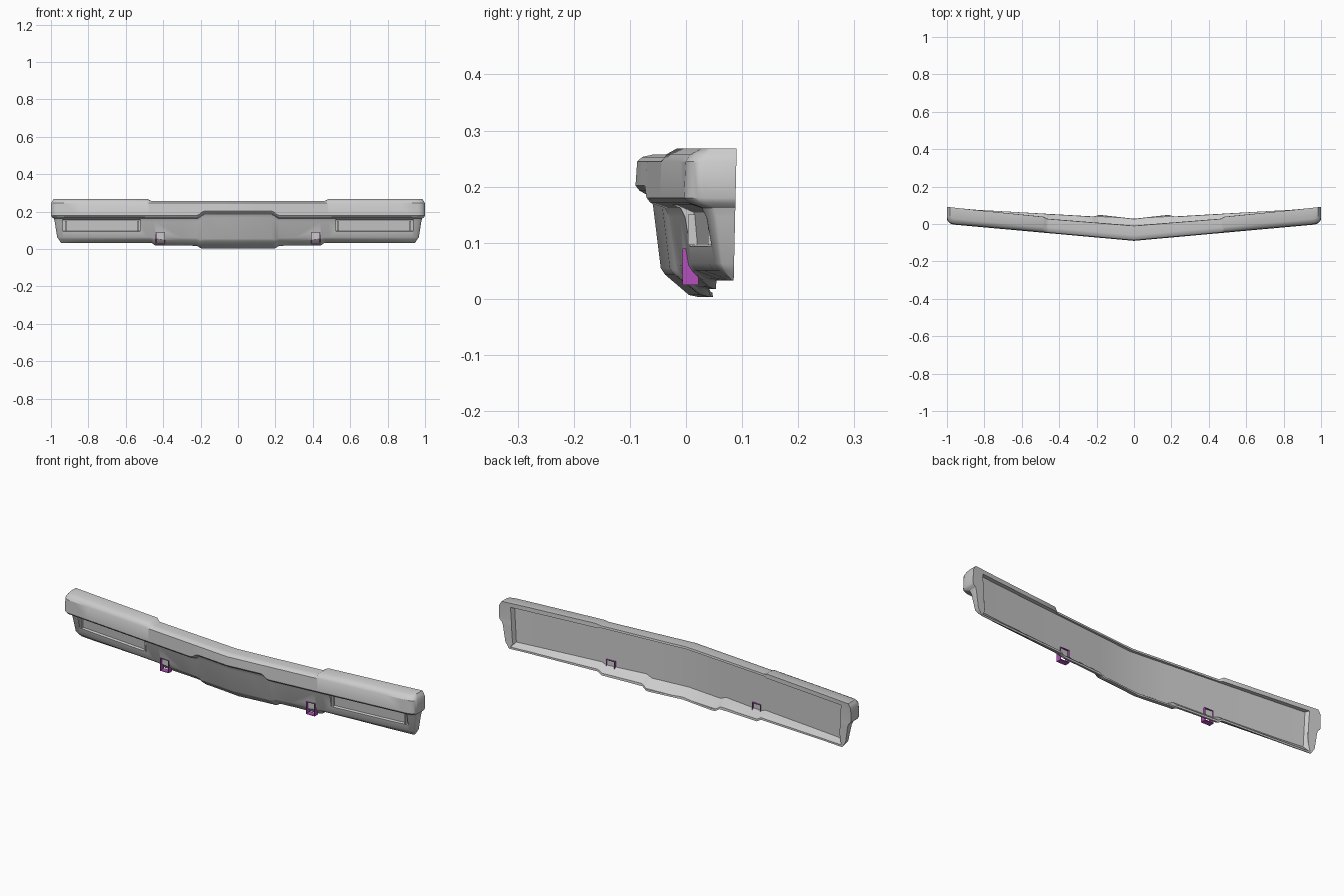
import bpy, bmesh, math

if "Cube" in bpy.data.objects:
    bpy.data.objects.remove(bpy.data.objects["Cube"])


def ramp(v, a, b):
    t = min(1, max(0, (v - a) / (b - a)))
    return t * t * (3 - 2 * t)


def front(x):
    return -0.09 + 0.09 * abs(x)


def loft(name, rings, caps=True, strip=False):
    """Skin a list of closed rings of equal length."""
    bm = bmesh.new()
    vs = [[bm.verts.new(p) for p in r] for r in rings]
    n = len(vs[0])
    for a, b in zip(vs, vs[1:]):
        for i in range(n):
            j = (i + 1) % n
            bm.faces.new((a[i], a[j], b[j], b[i]))
    for r in (vs[0], vs[-1]):
        if strip:
            for i in range(n // 2 - 1):
                bm.faces.new((r[i], r[i + 1], r[n - 2 - i], r[n - 1 - i]))
        else:
            bm.faces.new(r)
    bmesh.ops.recalc_face_normals(bm, faces=bm.faces)
    me = bpy.data.meshes.new(name)
    bm.to_mesh(me)
    bm.free()
    ob = bpy.data.objects.new(name, me)
    bpy.context.collection.objects.link(ob)
    return ob


def box(name, x0, x1, y0, y1, z0, z1):
    ring = lambda x: [(x, y0, z0), (x, y1, z0), (x, y1, z1), (x, y0, z1)]
    return loft(name, [ring(x0), ring(x1)])


def mirrored(stations):
    return [-s for s in reversed(stations) if s > 0] + stations


def bottom_z(a):
    return 0.003 + 0.015 * ramp(a, .195, .225) + 0.015 * ramp(a, .44, .465)


def section(x):
    """Cross-section: front profile from top to bottom, then the back edge."""
    a, s, r = abs(x), (1 if x >= 0 else -1), 0.03
    c = 1 - ramp(a, .18, .22)            # centre panel
    m = 1 - ramp(a, .44, .465)           # middle bottom step
    p = ramp(a, .465, .485)              # raised outer pad
    zb, lp, lf = bottom_z(a), .168 + .022 * c, .031 + .01 * (1 - c)
    rise = .018 + .012 * m + .01 * c
    bt = (-.01 + .08 * a) * (1 - p) + (.04 + .1 * (a - .5)) * p
    bb = .028 + .057 * a + .01 * ramp(a, .0, .18) * c
    u = max(0, (a - (1 - .04)) / .04)
    e = r * (1 - math.sqrt(max(0, 1 - u * u)))
    f = front(a)
    d8 = lf + .022
    prof = [(.03, .257 + .011 * p, .985), (.012, .253 + .005 * p, .992),
            (.003, .245, .999), (0, lp + .012, 1), (.007, lp + .003, .996),
            (lf - .008, lp - .006, .985), (lf, lp - .022, .98),
            (lf + .014, zb + rise + .012, .967), (d8, zb + rise, .958),
            (d8 + .65 * (bb - f - d8), zb + .004, .95), (bb - f - .004, zb, .945)]
    t = min(1, max(0, (a - .85) / .15))
    fr, bk = [], []
    for dy, z, w in prof:
        X = s * (a - (1 - w) * t)
        k = (z - zb) / (.257 - zb)
        yb = bb + (bt - bb) * min(k, 1)
        fr.append((X, f + dy + e * max(0, 1 - dy / .08), z))
        bk.append((X, yb, z))
    return fr + bk[::-1]


def cut(target, cutter):
    cutter.hide_render = True
    m = target.modifiers.new("cut", 'BOOLEAN')
    m.operation, m.solver, m.object = 'DIFFERENCE', 'EXACT', cutter
    bpy.context.view_layer.objects.active = target
    bpy.ops.object.modifier_apply(modifier=m.name)
    bpy.data.objects.remove(cutter)


# Main bumper skin
xs = [0, .1, .18, .19, .2, .21, .22, .3, .44, .448, .457, .465, .475, .485, .65, .85, .93]
xs += [.96 + .04 * math.sin(math.radians(d)) for d in (0, 18, 36, 54, 72, 90)]
bumper = loft("bumper_shell", [section(x) for x in mirrored(xs)], strip=True)


# Open hollow at the back, flaring outward at the ends
def hollow_ring(x):
    a, s, f = abs(x), (1 if x >= 0 else -1), front(x)
    zb, t = bottom_z(a), min(1, max(0, (a - .8) / .15))
    yl = .03 + .055 * a
    pts = [(f + .068, .246, .93), (yl + .1, .249, .985), (yl + .1, zb + .006, .962),
           (yl, zb + .009, .94), (f + .068, zb + .045 - .012 * ramp(a, .4, .5), .92)]
    return [(s * (a + (w - .95) * t), y, z) for y, z, w in pts]


hx = [0, .195, .21, .225, .44, .465, .8, .95]
cut(bumper, loft("hollow_cutter", [hollow_ring(x) for x in mirrored(hx)]))

tow = bpy.data.materials.new("tow_purple")
tow.diffuse_color = (.45, .08, .5, 1)
tow.use_nodes = True
tow.node_tree.nodes["Principled BSDF"].inputs["Base Color"].default_value = tow.diffuse_color

for s, side in ((-1, "left"), (1, "right")):
    # Lamp pockets in the outer front faces
    def pocket(x, i):
        f = front(x)
        return [(s * x, f - .02, .172 - i), (s * x, f + .03, .166 - i),
                (s * x, f + .057, .154 - i), (s * x, f + .062, .097 + i),
                (s * x, f + .03, .088 + i), (s * x, f - .02, .085 + i)]
    cut(bumper, loft("pocket_cutter", [pocket(.525, 0), pocket(.935, 0)]))
    # Small lamp brackets at the pocket ends
    for x in (.532, .922):
        y = front(x)
        box("lamp_bracket_" + side, s * x - .004, s * x + .004, y + .046, y + .064, .096, .15)
    # Tow openings with a coloured lining
    cx = s * .415
    cut(bumper, box("tow_cutter", cx - .025, cx + .025, -.1, .008, .0, .09))
    for x0, x1, z0, z1 in ((-.025, -.022, .025, .09), (.022, .025, .025, .09),
                           (-.022, .022, .087, .09), (-.022, .022, .025, .028)):
        o = box("tow_lining_" + side, cx + x0, cx + x1, -.006, .022, z0, z1)
        o.data.materials.append(tow)

bpy.ops.object.select_all(action='DESELECT')
bumper.select_set(True)
bpy.context.view_layer.objects.active = bumper
bpy.ops.object.shade_smooth_by_angle(angle=math.radians(32))
